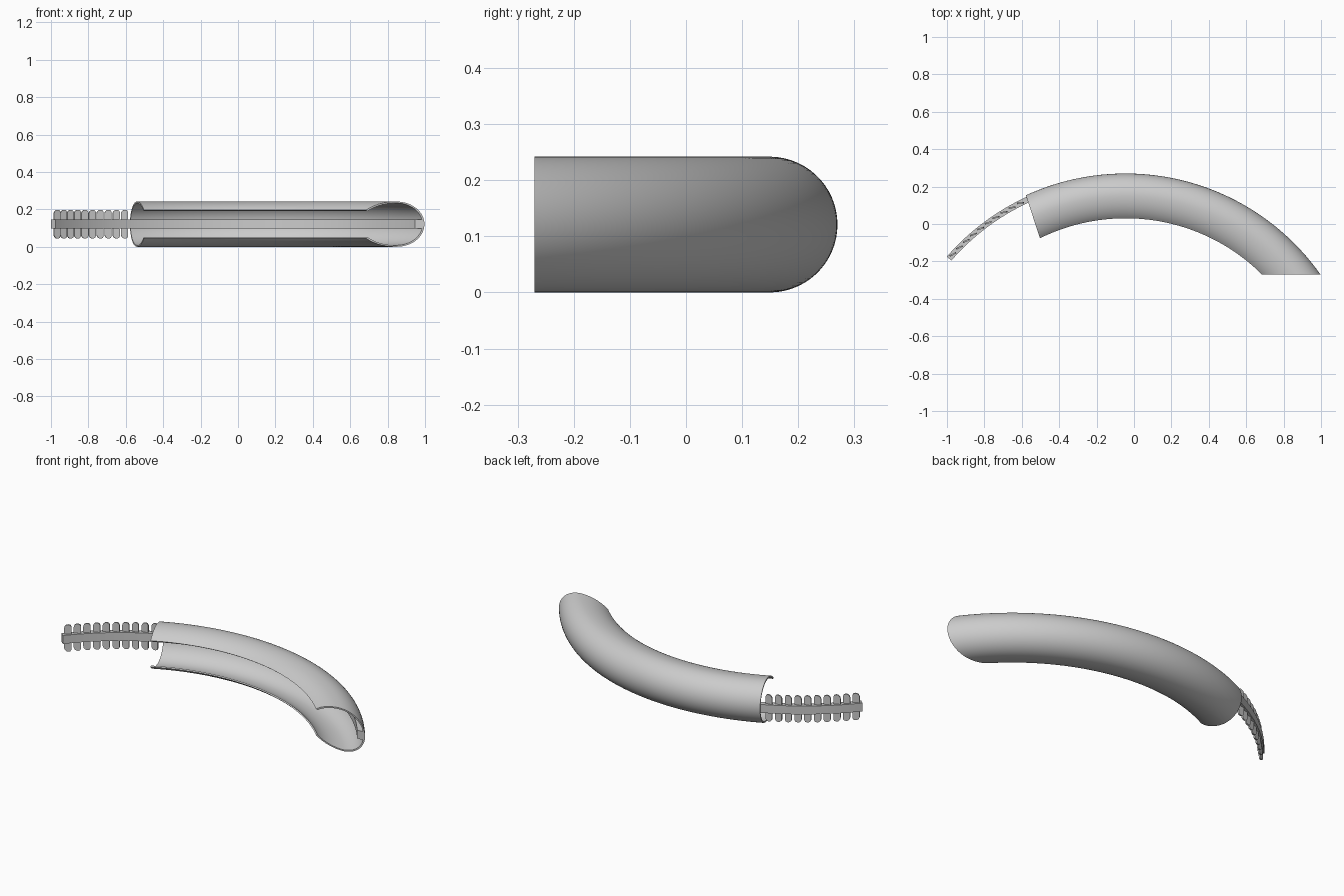
import bpy, bmesh
from math import sin, cos, radians, pi
from mathutils import Vector

if "Cube" in bpy.data.objects:
    bpy.data.objects.remove(bpy.data.objects["Cube"])

CX, CY, MID_Z = -0.045, -1.005, 0.121   # bend centre and mid height
MID_R = 1.154                           # bend radius of the tube axis

grey = bpy.data.materials.new("light grey")
grey.use_nodes = True
grey.diffuse_color = (0.6, 0.6, 0.6, 1)
grey.node_tree.nodes["Principled BSDF"].inputs["Base Color"].default_value = (0.6, 0.6, 0.6, 1)


def on_bend(angle, r, z):
    """Point at an angle from +y (towards +x), radius and height above the middle."""
    return Vector((CX + r * sin(angle), CY + r * cos(angle), MID_Z + z))


def finish(name, bm, smooth):
    bmesh.ops.recalc_face_normals(bm, faces=bm.faces)
    mesh = bpy.data.meshes.new(name)
    bm.to_mesh(mesh)
    bm.free()
    mesh.materials.append(grey)
    ob = bpy.data.objects.new(name, mesh)
    bpy.context.collection.objects.link(ob)
    if smooth:
        bpy.ops.object.select_all(action="DESELECT")
        ob.select_set(True)
        bpy.context.view_layer.objects.active = ob
        bpy.ops.object.shade_smooth_by_angle(angle=radians(35))
    return ob


def sweep(section, start, end, steps):
    """Carry a closed (radius, height) section round the bend, with capped ends."""
    bm = bmesh.new()
    rings = []
    for i in range(steps + 1):
        a = radians(start + (end - start) * i / steps)
        rings.append([bm.verts.new(on_bend(a, r, z)) for r, z in section])
    n = len(section)
    for one, two in zip(rings, rings[1:]):
        for j in range(n):
            k = (j + 1) % n
            bm.faces.new((one[j], one[k], two[k], two[j]))
    bm.faces.new(rings[0])
    bm.faces.new(rings[-1])
    return bm


def trim(bm, point, normal):
    """Cut away everything on the normal's side and close the cut."""
    geom = bm.verts[:] + bm.edges[:] + bm.faces[:]
    bmesh.ops.bisect_plane(bm, geom=geom, plane_co=point, plane_no=normal,
                           clear_outer=True, dist=1e-6)
    rim = [e for e in bm.edges if e.is_boundary]
    bmesh.ops.holes_fill(bm, edges=rim, sides=0)


def c_curve(inset, count=48):
    """Open C: round on the outer side, deeper on the slotted inner side."""
    points = []
    for i in range(count + 1):
        t = radians(141.7) * (2 * i / count - 1)
        depth = 0.121 if cos(t) > 0 else 0.151
        points.append((MID_R + (depth - inset) * cos(t), (0.121 - inset) * sin(t)))
    return points


FRONT = (Vector((0, -0.27, 0)), Vector((0, -1, 0)))

# Slotted, bent cover
cover = sweep(c_curve(0) + c_curve(0.008)[::-1], -34, 62, 96)
trim(cover, *FRONT)
trim(cover, Vector((-0.58, 0.16, 0)), Vector((-0.95, -0.31, 0)))
finish("cover", cover, True)

# Flat spine running along the inside of the cover and out of its end
spine = sweep([(1.234, -0.024), (1.266, -0.024), (1.266, 0.024), (1.234, 0.024)], -49, 62, 96)
trim(spine, *FRONT)
finish("spine", spine, True)

# Thin slanted fins across the exposed spine, rounded at one corner of each tip
half, tip, corner = 0.019, 0.077, 0.022
arc = [(-half + corner * (1 - cos(t)), tip - corner * (1 - sin(t)))
       for t in (pi / 2 * i / 5 for i in range(6))]
upper = arc + [(half * 0.75, tip - 0.003), (half, tip - 0.012)]
outline = upper + [(u, -z) for u, z in reversed(upper)]
fins = bmesh.new()
FIN_COUNT = 10
for i in range(FIN_COUNT):
    a = radians(-47.6 + 20.9 * i / (FIN_COUNT - 1))
    out, along = Vector((sin(a), cos(a), 0)), Vector((cos(a), -sin(a), 0))
    blade = 0.94 * along - 0.34 * out
    across = 0.34 * along + 0.94 * out
    centre = on_bend(a, 1.25, 0)
    sides = [[fins.verts.new(centre + blade * u + across * w + Vector((0, 0, z)))
              for u, z in outline] for w in (-0.004, 0.004)]
    for side in sides:
        fins.faces.new(side)
    for j in range(len(outline)):
        k = (j + 1) % len(outline)
        fins.faces.new((sides[0][j], sides[0][k], sides[1][k], sides[1][j]))
finish("fins", fins, True)
